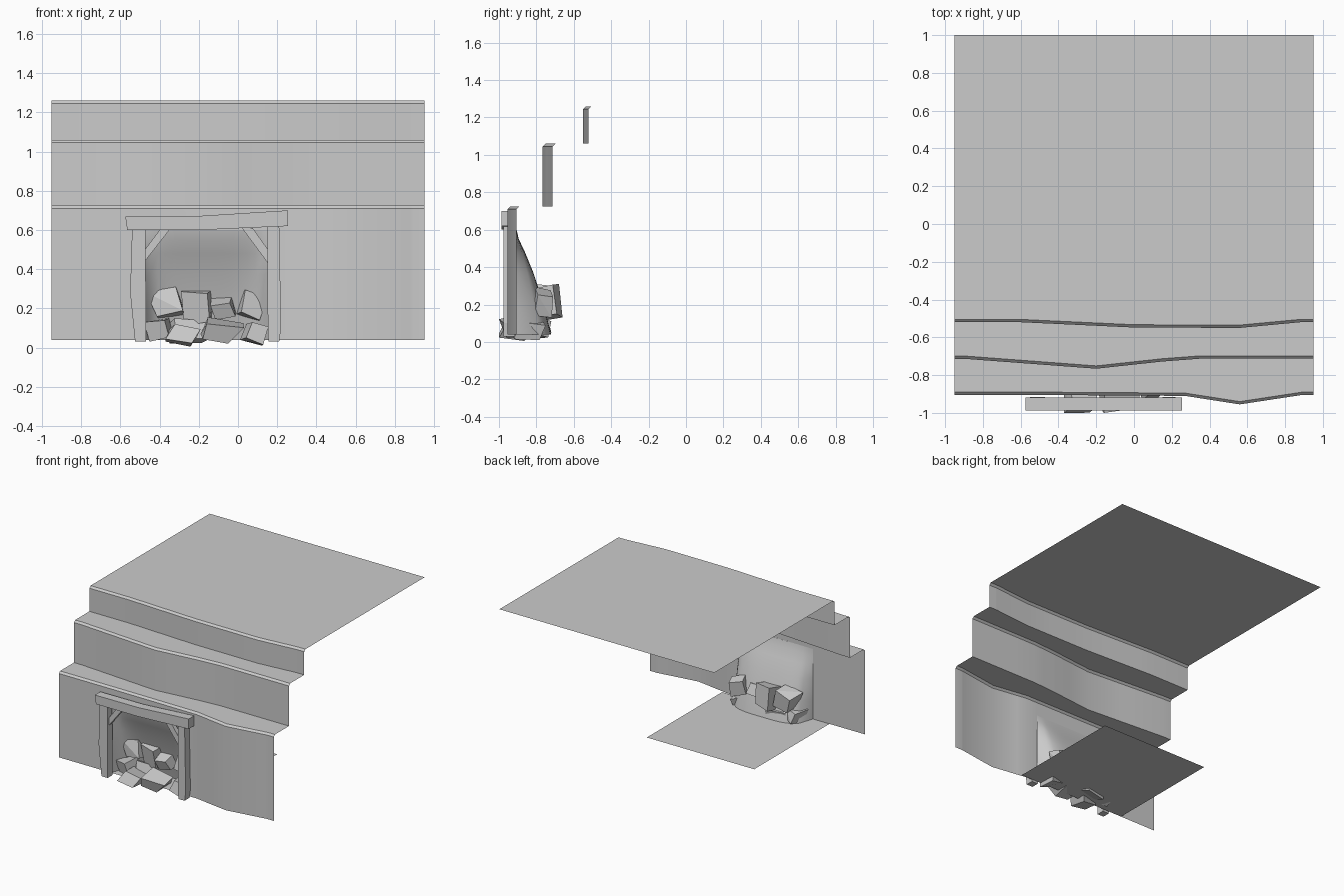
import bpy, bmesh, random
from mathutils import Vector, Euler

if "Cube" in bpy.data.objects:
    bpy.data.objects.remove(bpy.data.objects["Cube"])

random.seed(4)
HX0, HX1, HZ = -0.49, 0.17, 0.60      # mine opening
FLOOR = 0.04


def make(name, verts, faces, smooth=False):
    me = bpy.data.meshes.new(name)
    me.from_pydata(verts, [], faces)
    me.validate()
    ob = bpy.data.objects.new(name, me)
    bpy.context.collection.objects.link(ob)
    if smooth:
        bpy.ops.object.select_all(action='DESELECT')
        bpy.context.view_layer.objects.active = ob
        ob.select_set(True)
        bpy.ops.object.shade_smooth_by_angle(angle=0.6)
    return ob


def grid(name, cols, keep=lambda i, j: True):
    """Skin a list of equal-length columns of points."""
    n = len(cols[0])
    faces = [(i * n + j, (i + 1) * n + j, (i + 1) * n + j + 1, i * n + j + 1)
             for i in range(len(cols) - 1) for j in range(n - 1) if keep(i, j)]
    return make(name, [p for c in cols for p in c], faces, True)


def lerp(pts, x):
    for (a, ya), (b, yb) in zip(pts, pts[1:]):
        if x <= b:
            return ya + (yb - ya) * (x - a) / (b - a)
    return pts[-1][1]


# Terraced hillside: three wavy risers with bevelled lips
riser1 = [(-.95, -.905), (HX0, -.905), (.27, -.91), (.56, -.955), (.89, -.905), (.95, -.905)]
riser2 = [(-.95, -.715), (-.88, -.715), (-.2, -.766), (.15, -.728), (.35, -.713), (.95, -.713)]
riser3 = [(-.95, -.52), (-.6, -.52), (0, -.548), (.56, -.55), (.88, -.52), (.95, -.52)]
xs = sorted({p[0] for r in (riser1, riser2, riser3) for p in r} | {HX0, HX1})
cols = []
for x in xs:
    a, b, c = (lerp(r, x) for r in (riser1, riser2, riser3))
    prof = [(a, FLOOR), (a, HZ), (a, .71), (a + .015, .725), (b, .725), (b, 1.045),
            (b + .015, 1.06), (c, 1.06), (c, 1.245), (c + .015, 1.26), (1, 1.26)]
    cols.append([(x, y, z) for y, z in prof])
grid("hillside", cols, lambda i, j: j > 0 or not (HX0 <= xs[i] < HX1))

# Cave hollow behind the opening
depth = [(FLOOR, .185), (.2, .145), (.37, .09), (.48, .045), (.55, .012), (HZ, 0)]
cave = []
for i in range(17):
    t = -1 + i / 8
    x = (HX0 + HX1) / 2 + t * (HX1 - HX0) / 2
    side = (1 - abs(t) ** 4) ** .5
    cave.append([(x, -.906 + d * side, z) for z, d in depth])
grid("cave_hollow", cave)

# Cave floor
make("cave_floor", [(-.635, -.905, FLOOR), (.315, -.905, FLOOR),
                    (.315, .045, FLOOR), (-.635, .045, FLOOR)], [(0, 1, 2, 3)])


def timber(name, left, right, y0, y1):
    """Prism between two matching edge lines in the front view."""
    n = len(left)
    v = [(x, y, z) for y in (y0, y1) for side in (left, right) for x, z in side]
    f = [(0, n, 3 * n, 2 * n), (n - 1, 3 * n - 1, 4 * n - 1, 2 * n - 1)]
    for k in range(n - 1):
        f += [(k, k + 1, n + k + 1, n + k),
              (2 * n + k, 3 * n + k, 3 * n + k + 1, 2 * n + k + 1),
              (k, 2 * n + k, 2 * n + k + 1, k + 1),
              (n + k, n + k + 1, 3 * n + k + 1, 3 * n + k)]
    ob = make(name, v, f)
    bm = bmesh.new()
    bm.from_mesh(ob.data)
    bmesh.ops.recalc_face_normals(bm, faces=bm.faces)
    bm.to_mesh(ob.data)
    bm.free()


# Timber door frame
timber("left_post", [(-.525, .03), (-.55, .28), (-.54, .61)],
       [(-.47, .03), (-.47, .28), (-.473, .61)], -.975, -.915)
timber("right_post", [(.155, .03), (.152, .1), (.15, .63)],
       [(.21, .03), (.22, .1), (.21, .63)], -.975, -.915)
timber("lintel", [(-.565, .60), (-.19, .60), (.255, .62)],
       [(-.575, .67), (-.19, .672), (.255, .70)], -.987, -.918)
timber("left_brace", [(-.475, .44), (-.35, .60)], [(-.475, .50), (-.40, .60)], -.955, -.92)
timber("right_brace", [(.153, .43), (.02, .61)], [(.153, .50), (.075, .61)], -.955, -.92)


def rock(name, x0, x1, y0, y1, z0, z1):
    """Jittered, turned block fitted to its bounds."""
    rot = Euler([random.uniform(-.35, .35) for _ in range(3)]).to_matrix()
    pts = [rot @ Vector([s * random.uniform(.75, 1.1) for s in (sx, sy, sz)])
           for sx in (-1, 1) for sy in (-1, 1) for sz in (-1, 1)]
    lo = [min(p[k] for p in pts) for k in range(3)]
    hi = [max(p[k] for p in pts) for k in range(3)]
    a, b = (x0, y0, z0), (x1, y1, z1)
    bm = bmesh.new()
    for p in pts:
        bm.verts.new([a[k] + (b[k] - a[k]) * (p[k] - lo[k]) / (hi[k] - lo[k]) for k in range(3)])
    bmesh.ops.convex_hull(bm, input=bm.verts)
    bmesh.ops.dissolve_limit(bm, angle_limit=.2, verts=bm.verts, edges=bm.edges)
    me = bpy.data.meshes.new(name)
    bm.to_mesh(me)
    bm.free()
    bpy.context.collection.objects.link(bpy.data.objects.new(name, me))


# Rubble pile blocking the entrance
for i, r in enumerate([
        (-.47, -.27, -.85, -.69, .14, .31), (-.29, -.12, -.85, -.66, .11, .31),
        (-.14, -.01, -.86, -.74, .14, .26), (-.01, .15, -.84, -.71, .13, .295),
        (-.48, -.33, -.90, -.72, .03, .15), (-.37, -.19, -1.0, -.82, .005, .12),
        (-.19, .03, -1.0, -.80, .02, .155), (.01, .155, -.93, -.75, .01, .13),
        (-.36, -.14, -.85, -.72, .02, .15)]):
    rock("rubble_%d" % (i + 1), *r)
